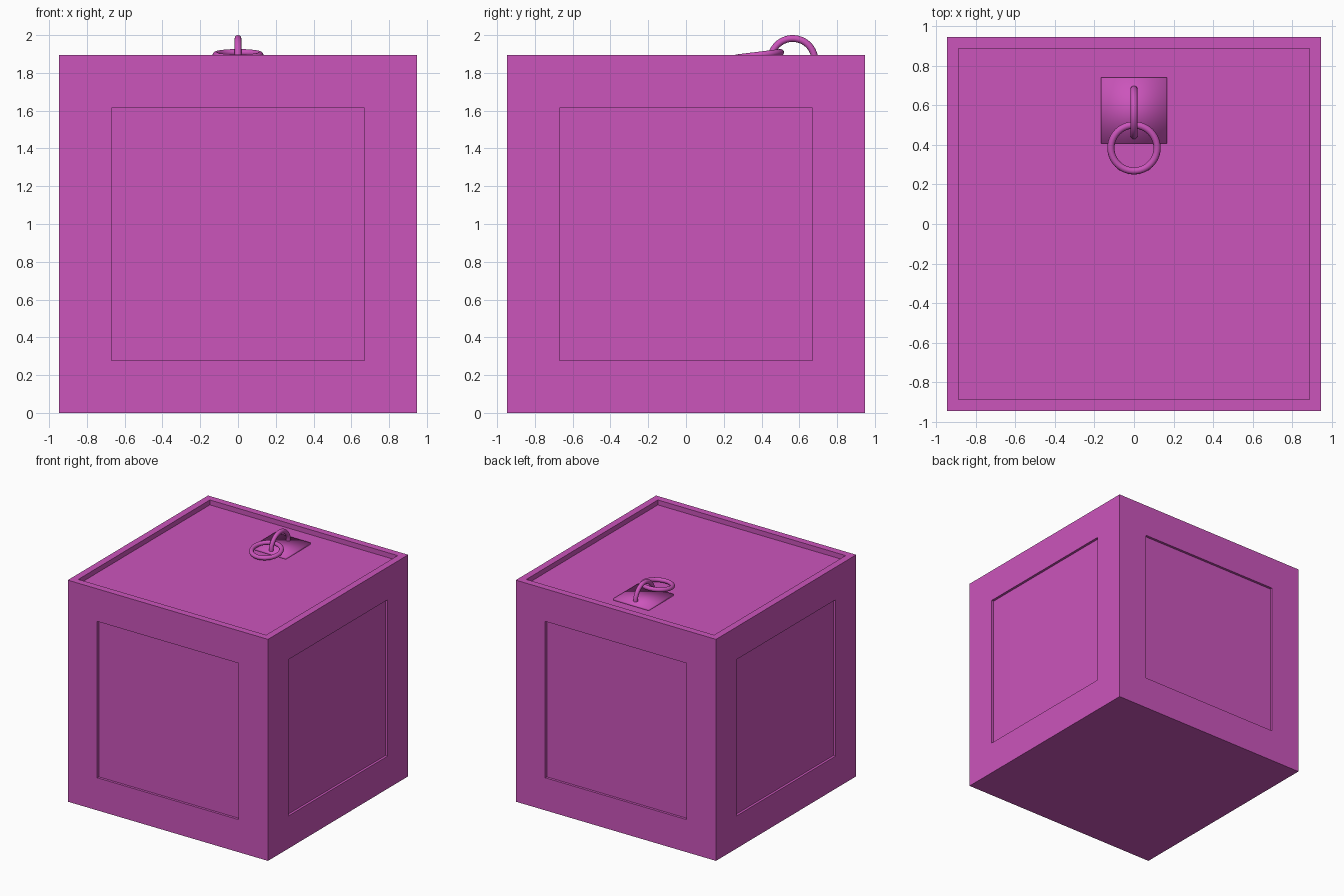
import bpy, bmesh, math
from mathutils import Vector, Matrix

if "Cube" in bpy.data.objects:
    bpy.data.objects.remove(bpy.data.objects["Cube"])

H = 0.947          # half side of the box
FLOOR = 1.852      # height of the sunken lid

mat = bpy.data.materials.new("magenta")
mat.diffuse_color = (0.6, 0.09, 0.5, 1)
mat.use_nodes = True
mat.node_tree.nodes["Principled BSDF"].inputs["Base Color"].default_value = mat.diffuse_color


def add_object(name, bm, smooth=False):
    mesh = bpy.data.meshes.new(name)
    bm.normal_update()
    bm.to_mesh(mesh)
    bm.free()
    for p in mesh.polygons:
        p.use_smooth = smooth
    mesh.materials.append(mat)
    ob = bpy.data.objects.new(name, mesh)
    bpy.context.collection.objects.link(ob)
    return ob


def sink_panel(bm, face, border, depth):
    # inset a panel, then push it straight inward
    bmesh.ops.inset_individual(bm, faces=[face], thickness=border)
    normal = face.normal.copy()
    bmesh.ops.inset_individual(bm, faces=[face], thickness=0.0)
    bmesh.ops.translate(bm, verts=face.verts[:], vec=-normal * depth)


def tube_ring(name, matrix, radius, tube, sweep=1.0, segs=48, sides=16):
    # circle or arc of round tube, lying in the local xy plane
    bm = bmesh.new()
    closed = sweep == 1.0
    n = segs if closed else segs + 1
    loops = []
    for i in range(n):
        a = 2 * math.pi * sweep * i / segs
        loop = []
        for j in range(sides):
            b = 2 * math.pi * j / sides
            r = radius + tube * math.cos(b)
            p = Vector((r * math.cos(a), r * math.sin(a), tube * math.sin(b)))
            loop.append(bm.verts.new(matrix @ p))
        loops.append(loop)
    for i in range(segs):
        l0, l1 = loops[i], loops[(i + 1) % n]
        for j in range(sides):
            k = (j + 1) % sides
            bm.faces.new((l0[j], l1[j], l1[k], l0[k]))
    bmesh.ops.recalc_face_normals(bm, faces=bm.faces[:])
    return add_object(name, bm, True)


# box body with four sunken side panels and a sunken lid
bm = bmesh.new()
bmesh.ops.create_cube(bm, size=2 * H, matrix=Matrix.Translation((0, 0, H)))
bm.normal_update()
for f in list(bm.faces):
    if f.normal.z > 0.5:
        sink_panel(bm, f, 0.083, 2 * H - FLOOR)
    elif f.normal.z > -0.5:
        sink_panel(bm, f, 0.394, 0.021)
add_object("box", bm)

# softly shaded mounting plate
bm = bmesh.new()
bmesh.ops.create_cube(bm, size=1, matrix=Matrix.Translation((0, 0.575, FLOOR + 0.004))
                      @ Matrix.Diagonal((0.334, 0.334, 0.022, 1)))
add_object("mounting_plate", bm, True)

# upright half hoop (arc in the yz plane)
upright = Matrix.Translation((0, 0.565, 1.865)) @ Matrix.Rotation(math.pi / 2, 4, 'Z') \
    @ Matrix.Rotation(math.pi / 2, 4, 'X')
tube_ring("hoop", upright, 0.117, 0.018, sweep=0.5)

# loose pull ring leaning on the hoop
lean = Matrix.Translation((0, 0.385, 1.894)) @ Matrix.Rotation(math.radians(7), 4, 'X')
tube_ring("pull_ring", lean, 0.117, 0.018)
